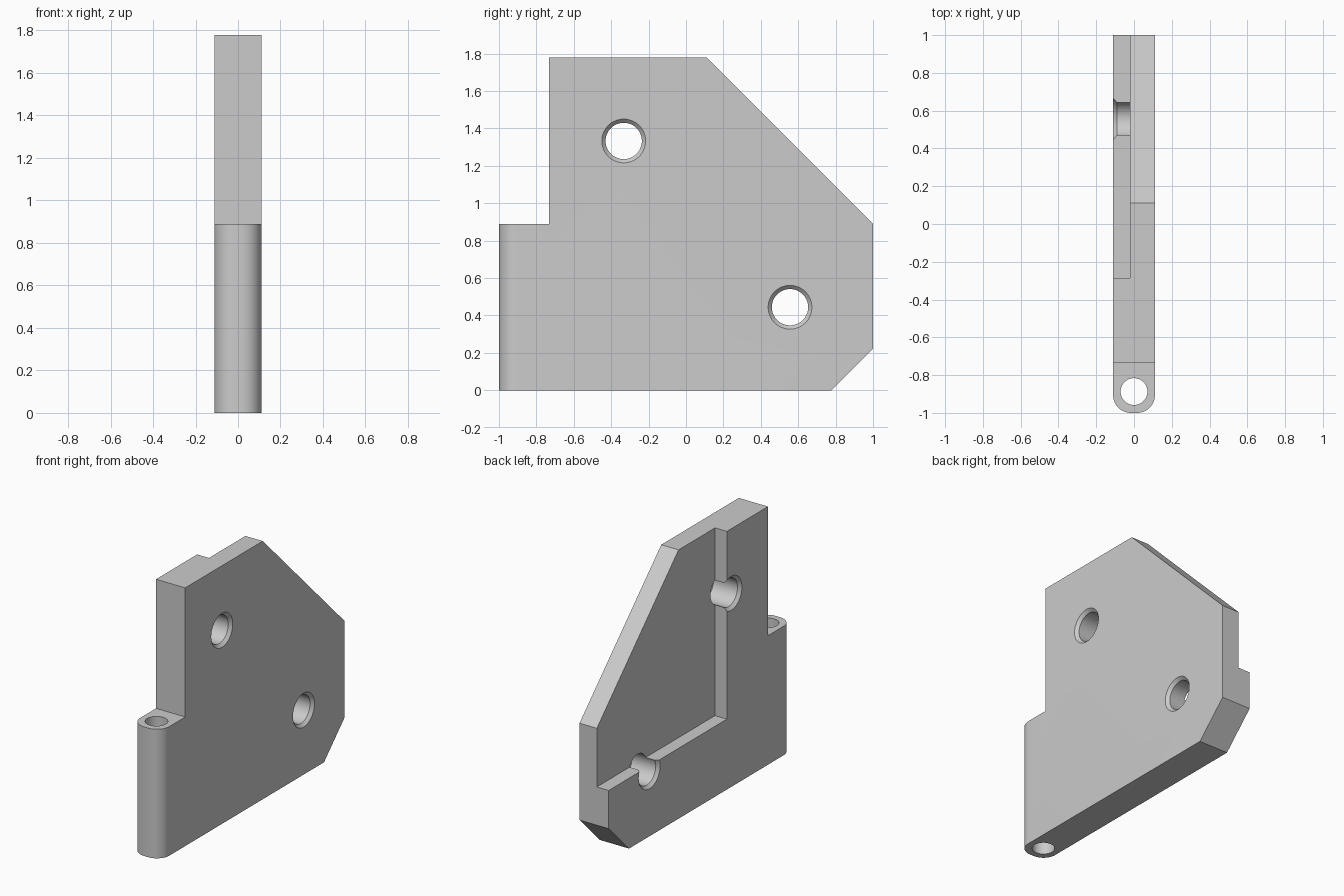
import bpy, bmesh
from math import cos, sin, tau
from mathutils import Matrix, Vector

cube = bpy.data.objects.get("Cube")
if cube:
    bpy.data.objects.remove(cube, do_unlink=True)

HALF = 0.111            # half the plate thickness
HOLE_R, RIM_R = 0.097, 0.117

grey = bpy.data.materials.new("plain grey")
grey.use_nodes = True
colour = (0.6, 0.6, 0.6, 1)
grey.diffuse_color = colour
grey.node_tree.nodes["Principled BSDF"].inputs["Base Color"].default_value = colour


def make_object(name, bm):
    bmesh.ops.recalc_face_normals(bm, faces=bm.faces)
    mesh = bpy.data.meshes.new(name)
    bm.to_mesh(mesh)
    bm.free()
    mesh.materials.append(grey)
    obj = bpy.data.objects.new(name, mesh)
    bpy.context.collection.objects.link(obj)
    return obj


def slab(outline, x0, x1):
    """Extrude a side outline of (y, z) points between two x positions."""
    bm = bmesh.new()
    face = bm.faces.new([bm.verts.new((x0, y, z)) for y, z in outline])
    ext = bmesh.ops.extrude_face_region(bm, geom=[face])
    verts = [v for v in ext["geom"] if isinstance(v, bmesh.types.BMVert)]
    bmesh.ops.translate(bm, verts=verts, vec=(x1 - x0, 0, 0))
    return bm


def turned(name, profile, place, sides=64):
    """Stack rings of (height, radius) into a closed round cutter."""
    bm = bmesh.new()
    rings = [[bm.verts.new((r * cos(tau * i / sides), r * sin(tau * i / sides), h))
              for i in range(sides)] for h, r in profile]
    for a, b in zip(rings, rings[1:]):
        for i in range(sides):
            j = (i + 1) % sides
            bm.faces.new((a[i], a[j], b[j], b[i]))
    bm.faces.new(rings[0])
    bm.faces.new(rings[-1])
    bm.transform(place)
    return make_object(name, bm)


def cut(target, cutter):
    cutter.hide_render = True
    mod = target.modifiers.new("cut", 'BOOLEAN')
    mod.operation = 'DIFFERENCE'
    mod.solver = 'EXACT'
    mod.object = cutter
    bpy.context.view_layer.objects.active = target
    bpy.ops.object.modifier_apply(modifier=mod.name)
    bpy.data.objects.remove(cutter, do_unlink=True)


# Plate with a low hinge lug at the front, its upright front edges rounded
outline = [(-1, 0), (0.778, 0), (1, 0.222), (1, 0.889), (0.111, 1.778),
           (-0.733, 1.778), (-0.733, 0.889), (-1, 0.889)]
bm = slab(outline, -HALF, HALF)
front_edges = [e for e in bm.edges if all(v.co.y < -0.99 for v in e.verts)
               and abs(e.verts[0].co.z - e.verts[1].co.z) > 0.5]
bmesh.ops.bevel(bm, geom=front_edges, offset=0.095, segments=12, profile=0.5,
                affect='EDGES')
plate = make_object("bracket_plate", bm)

# Recessed panel open to the top and back
recess = [(-0.286, 0.485), (1.5, 0.485), (1.5, 2.5), (-0.286, 2.5)]
cut(plate, make_object("recess_cutter", slab(recess, -0.3, -0.021)))

# Two cross holes, countersunk on both sides
depth = RIM_R - HOLE_R
profile = [(-0.2, RIM_R + 0.2 - HALF), (-HALF + depth, HOLE_R),
           (HALF - depth, HOLE_R), (0.2, RIM_R + 0.2 - HALF)]
for y, z in [(-0.333, 1.333), (0.556, 0.444)]:
    # straight bore first, then a shallow cone at each face
    place = Matrix.Translation(Vector((0, y, z))) @ Matrix.Rotation(tau / 4, 4, 'Y')
    cut(plate, turned("bolt_hole_cutter", profile, place))

# Vertical pin hole through the lug
cut(plate, turned("pin_hole_cutter", [(-0.2, 0.071), (1.2, 0.071)],
                  Matrix.Translation(Vector((0, -0.887, 0)))))

bpy.ops.object.select_all(action='DESELECT')
plate.select_set(True)
bpy.context.view_layer.objects.active = plate
bpy.ops.object.shade_smooth_by_angle(angle=0.5)
